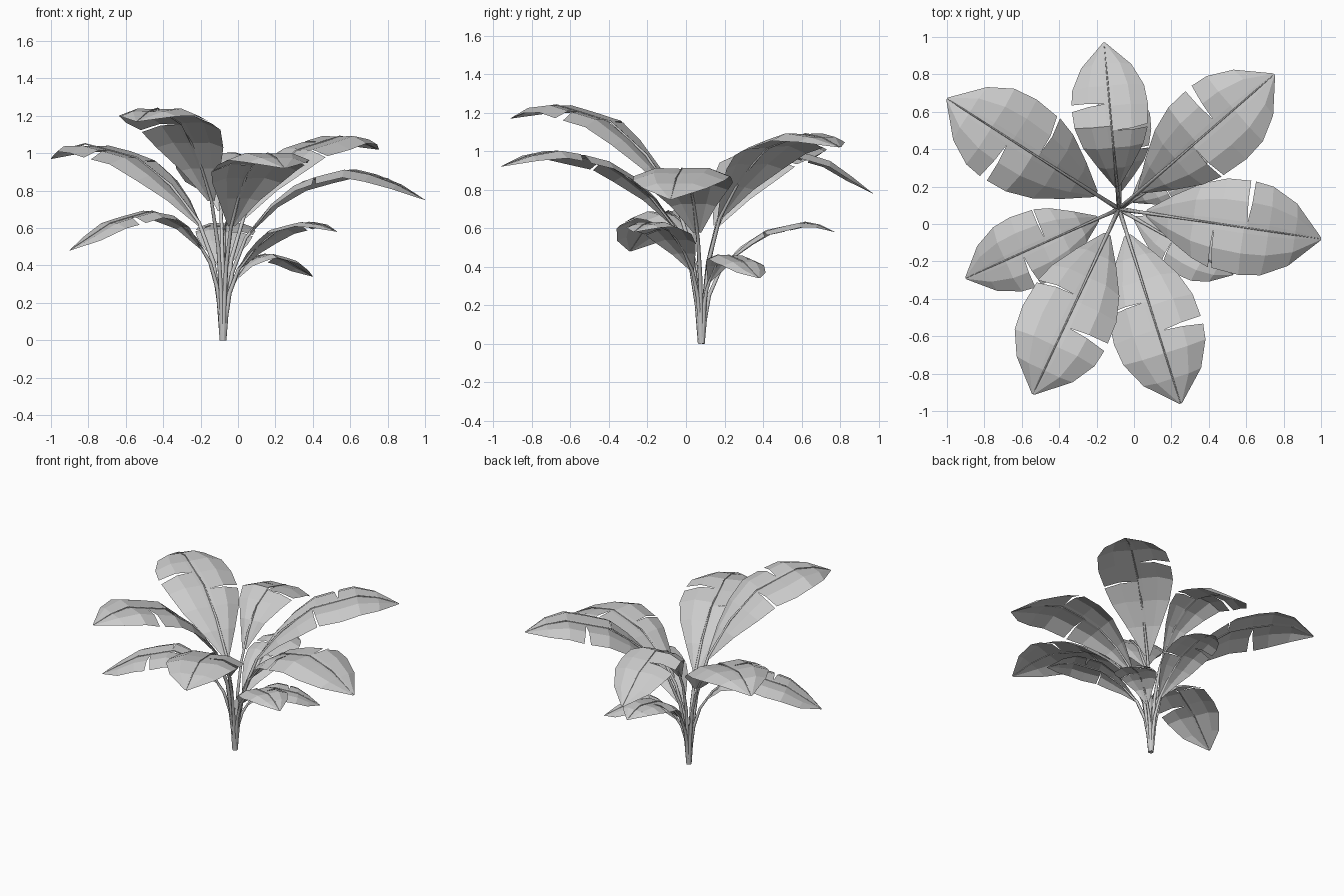
import bpy, bmesh
from math import hypot
from mathutils import Vector

if "Cube" in bpy.data.objects:
    bpy.data.objects.remove(bpy.data.objects["Cube"])

BASE = Vector((-0.08, 0.08, 0))

# tip x, tip y, peak height, tip height, peak position along reach, half width
LEAVES = [
    (-0.16, 0.97, 1.01, 0.78, 0.50, 0.205),
    (0.75, 0.80, 1.09, 1.02, 0.75, 0.245),
    (1.00, -0.08, 0.91, 0.75, 0.63, 0.255),
    (0.25, -0.96, 1.00, 0.92, 0.72, 0.245),
    (-0.54, -0.91, 1.24, 1.17, 0.76, 0.25),
    (-0.90, -0.29, 0.69, 0.48, 0.46, 0.20),
    (-1.00, 0.67, 1.05, 0.97, 0.80, 0.255),
    (0.53, -0.27, 0.63, 0.58, 0.75, 0.15),
    (0.40, 0.38, 0.46, 0.34, 0.46, 0.135),
    (-0.06, 0.77, 0.63, 0.58, 0.78, 0.16),
]
RISE = [(0, 0), (.022, .2), (.065, .4), (.17, .6), (.375, .79), (.625, .93), (1, 1)]
WIDTH = [(0, .08), (.13, .46), (.27, .79), (.42, .97), (.56, 1), (.7, .94), (.85, .66), (1, .03)]
START = 0.13


def lerp(table, x):
    for (a, ya), (b, yb) in zip(table, table[1:]):
        if x <= b:
            return ya + (yb - ya) * (x - a) / (b - a)
    return table[-1][1]


def make_leaf(i, tx, ty, zp, zt, p, half):
    reach = Vector((tx, ty, 0)) - BASE
    R = hypot(reach.x, reach.y)
    out = reach / R
    side = Vector((-out.y, out.x, 0))
    prof = [(g * p, h * zp) for g, h in RISE]
    prof += [((1 + p) / 2, zp - 0.3 * (zp - zt)), (1, zt)]

    def spine(f):
        return BASE + out * (0.006 + f * (R - 0.006)) + Vector((0, 0, lerp(prof, f)))

    # stem and midrib: one tapering tube
    cu = bpy.data.curves.new(f"stem_{i}", 'CURVE')
    cu.dimensions = '3D'
    cu.bevel_depth = 0.013
    cu.bevel_resolution = 1
    cu.use_fill_caps = True
    sp = cu.splines.new('POLY')
    sp.points.add(len(prof) - 1)
    for pt, (f, h) in zip(sp.points, prof):
        pt.co = (*spine(f), 1)
        pt.radius = 1.0 - 0.7 * (h / zp if f <= p else 1) ** 2
        if f >= 1:
            pt.radius = 0.1
    bpy.context.collection.objects.link(bpy.data.objects.new(f"stem_{i}", cu))

    # blade: each half is two sheets parted by a wedge-shaped tear
    bm = bmesh.new()

    def row(f, s, shift=0.0):
        w = half * lerp(WIDTH, (f - START) / (1 - START))
        verts = []
        for k, lift in ((0, 0), (.12, .01), (.55, .02), (1, -.15)):
            g = min(1, f + shift * max(0, k - .12))
            slope = (spine(min(1, g + .02)) - spine(g - .02)).normalized()
            up = slope.cross(side)
            if up.z < 0:
                up.negate()
            verts.append(bm.verts.new(spine(g) + side * (s * k * w) + up * (lift * w)))
        return verts

    def sheet(rows, s):
        for a, b in zip(rows, rows[1:]):
            for j in range(3):
                q = [a[j], b[j], b[j + 1], a[j + 1]]
                bm.faces.new(q[::-1] if s < 0 else q)

    stations = [START + (1 - START) * u for u, _ in WIDTH]
    for s, tear, gap in ((1, .63, .023), (-1, .47, .01)):
        low = [row(f, s) for f in stations if f < tear - .05] + [row(tear, s, -gap)]
        high = [row(tear, s, gap)] + [row(f, s) for f in stations if f > tear + .05]
        sheet(low, s)
        sheet(high, s)
    bmesh.ops.remove_doubles(bm, verts=bm.verts, dist=1e-4)
    me = bpy.data.meshes.new(f"leaf_blade_{i}")
    bm.to_mesh(me)
    bm.free()
    bpy.context.collection.objects.link(bpy.data.objects.new(f"leaf_blade_{i}", me))


for i, leaf in enumerate(LEAVES, 1):
    make_leaf(i, *leaf)
